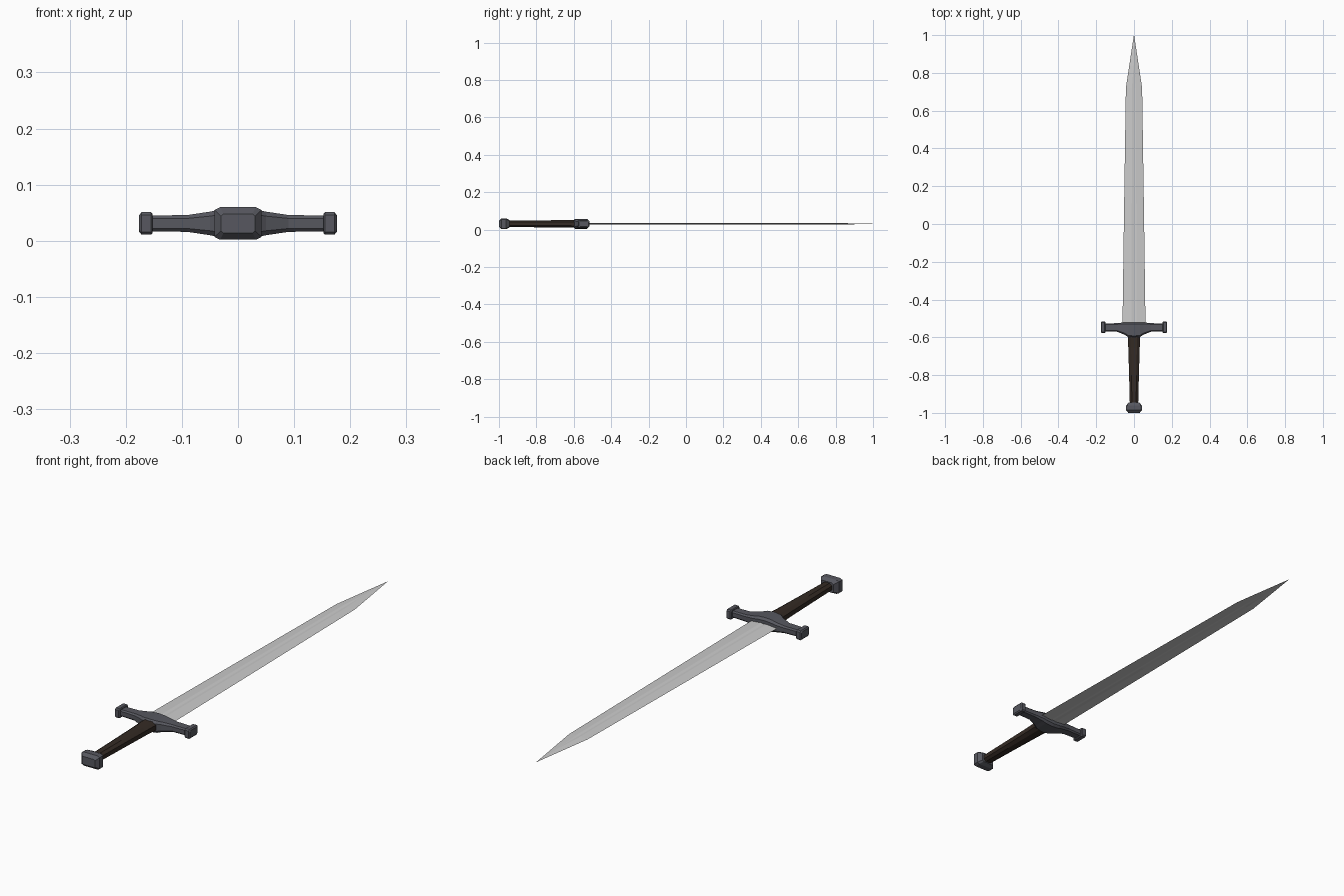
import bpy

if "Cube" in bpy.data.objects:
    bpy.data.objects.remove(bpy.data.objects["Cube"])

Z = 0.031  # height of the sword's centre line


def material(name, rgb):
    m = bpy.data.materials.new(name)
    m.diffuse_color = (*rgb, 1)
    m.use_nodes = True
    m.node_tree.nodes["Principled BSDF"].inputs["Base Color"].default_value = m.diffuse_color
    return m


def loft(name, rings, mat=None):
    """Skin equal-sized rings of points and cap both ends."""
    n = len(rings[0])
    verts = [p for r in rings for p in r]
    faces = [(i * n + j, i * n + (j + 1) % n, (i + 1) * n + (j + 1) % n, (i + 1) * n + j)
             for i in range(len(rings) - 1) for j in range(n)]
    faces += [tuple(reversed(range(n))), tuple(range(len(verts) - n, len(verts)))]
    me = bpy.data.meshes.new(name)
    me.from_pydata(verts, [], faces)
    import bmesh
    bm = bmesh.new()
    bm.from_mesh(me)
    bmesh.ops.remove_doubles(bm, verts=bm.verts, dist=1e-5)
    bmesh.ops.recalc_face_normals(bm, faces=bm.faces)
    bm.to_mesh(me)
    bm.free()
    ob = bpy.data.objects.new(name, me)
    bpy.context.collection.objects.link(ob)
    if mat:
        me.materials.append(mat)
    return ob


def octagon(a, b, ca, cb):
    """Chamfered rectangle of half sizes a, b with chamfers ca, cb."""
    return [(a, -b + cb), (a, b - cb), (a - ca, b), (-a + ca, b),
            (-a, b - cb), (-a, -b + cb), (-a + ca, -b), (a - ca, -b)]


def along_y(y, a, b, ca, cb):
    return [(u, y, Z + v) for u, v in octagon(a, b, ca, cb)]


def along_x(x, y0, y1, b, c):
    return [(x, (y0 + y1) / 2 + u, Z + v) for u, v in octagon((y1 - y0) / 2, b, c, c)]


steel = material("dark_steel", (0.095, 0.097, 0.115))
leather = material("leather", (0.035, 0.024, 0.018))

# Blade: sharp edges, shallow central fuller that closes near the tip
# (y, edge half width, ridge half width, ridge height, fuller depth)
stations = [(-0.54, 0.061, 0.013, 0.005, 0.003), (0.05, 0.053, 0.012, 0.0045, 0.0025),
            (0.72, 0.043, 0.011, 0.004, 0.002), (0.84, 0.025, 0.002, 0.0035, 0.0035),
            (0.998, 0.0008, 0.0003, 0.0005, 0.0005)]
rings = []
for y, w, r, h, f in stations:
    rings.append([(w, y, Z), (r, y, Z + h), (0, y, Z + f), (-r, y, Z + h),
                  (-w, y, Z), (-r, y, Z - h), (0, y, Z - f), (r, y, Z - h)])
loft("blade", rings)

# Grip: tapered octagonal handle flaring into the guard
loft("grip", [along_y(y, a, b, a * 0.5, b * 0.5) for y, a, b in
              [(-0.96, 0.022, 0.017), (-0.80, 0.026, 0.0185), (-0.66, 0.030, 0.0195),
               (-0.60, 0.033, 0.021), (-0.57, 0.038, 0.022)]], leather)

# Pommel: chamfered block
loft("pommel", [along_y(y, a, b, c, d) for y, a, b, c, d in
                [(-1.0, 0.030, 0.017, 0.004, 0.004), (-0.986, 0.042, 0.029, 0.010, 0.005),
                 (-0.962, 0.042, 0.029, 0.010, 0.005), (-0.945, 0.029, 0.021, 0.007, 0.005)]], steel)

# Guard: straight arms swelling towards the middle
half = [(0.0, -0.602, -0.521, 0.027, 0.009), (0.032, -0.598, -0.521, 0.025, 0.009),
        (0.05, -0.586, -0.521, 0.021, 0.008), (0.09, -0.570, -0.525, 0.015, 0.006),
        (0.158, -0.568, -0.527, 0.014, 0.005)]
profile = [(-s[0], *s[1:]) for s in reversed(half)] + half[1:]
loft("guard", [along_x(*s) for s in profile], steel)

# Guard end caps
for side, label in ((-1, "left"), (1, "right")):
    loft("guard_cap_" + label, [along_x(side * x, -0.547 - a, -0.547 + a, b, 0.005) for x, a, b in
                                [(0.152, 0.027, 0.017), (0.155, 0.030, 0.020),
                                 (0.172, 0.030, 0.020), (0.176, 0.025, 0.015)]], steel)
